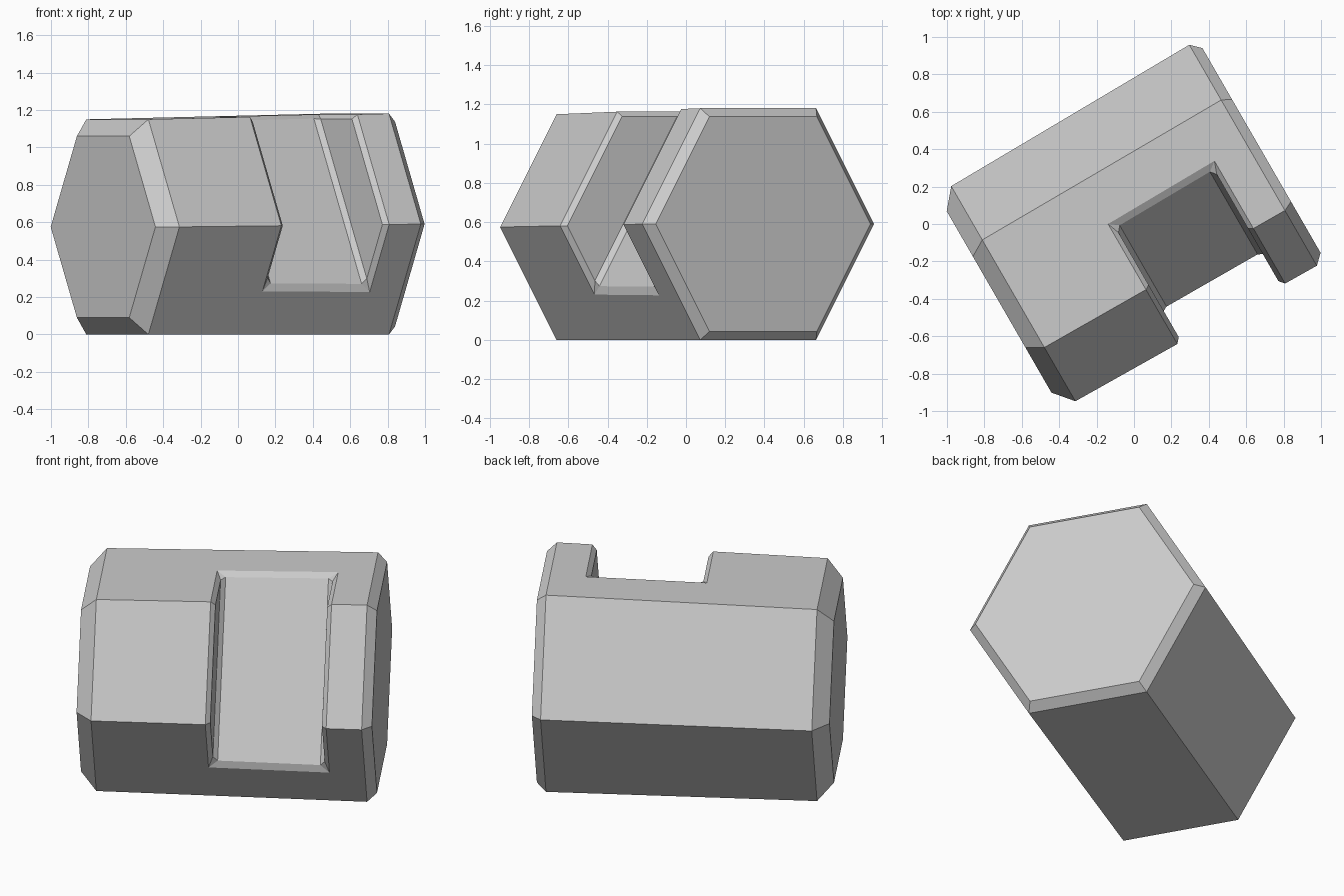
import bpy, bmesh
from math import radians, sin, cos, sqrt
from mathutils import Vector, Matrix

default = bpy.data.objects.get("Cube")
if default:
    bpy.data.objects.remove(default, do_unlink=True)

grey = bpy.data.materials.new("plain_grey")
grey.use_nodes = True
grey.diffuse_color = (0.6, 0.6, 0.6, 1)
grey.node_tree.nodes["Principled BSDF"].inputs["Base Color"].default_value = (0.6, 0.6, 0.6, 1)


def loft(name, rings):
    """Join equal rings of points into a closed, capped solid."""
    bm = bmesh.new()
    loops = [[bm.verts.new(p) for p in ring] for ring in rings]
    for a, b in zip(loops, loops[1:]):
        for i in range(len(a)):
            j = (i + 1) % len(a)
            bm.faces.new((a[i], a[j], b[j], b[i]))
    bm.faces.new(loops[0])
    bm.faces.new(loops[-1])
    bmesh.ops.recalc_face_normals(bm, faces=bm.faces)
    mesh = bpy.data.meshes.new(name)
    bm.to_mesh(mesh)
    bm.free()
    obj = bpy.data.objects.new(name, mesh)
    bpy.context.collection.objects.link(obj)
    return obj


def hexagon(x, radius, height):
    angles = [radians(60 * i) for i in range(6)]
    return [(x, radius * cos(a), height + radius * sin(a)) for a in angles]


# Slightly tapered hexagonal body with chamfered ends, lying along x
body = loft("hexagonal_body", [
    hexagon(-0.833, 0.56, 0.575), hexagon(-0.745, 0.664, 0.575),
    hexagon(0.735, 0.682, 0.59), hexagon(0.787, 0.632, 0.59)])
body.data.materials.append(grey)

# Slot cutter: its floor lies parallel to the upper front side
outward = Vector((0, -sqrt(3) / 2, 0.5))
anchor = Vector((0, 0.046, 1.166))
slope = Vector((0, -0.5, -sqrt(3) / 2))
floor = [anchor - slope * 0.5, anchor + slope * 1.6]
profile = floor + [p + outward for p in reversed(floor)]
cutter = loft("slot_cutter", [[p + Vector((x, 0, 0)) for p in profile]
                              for x in (-0.095, 0.516)])
cutter.hide_render = True

cut = body.modifiers.new("slot", "BOOLEAN")
cut.operation = "DIFFERENCE"
cut.solver = "EXACT"
cut.object = cutter
bpy.context.view_layer.update()
result = body.evaluated_get(bpy.context.evaluated_depsgraph_get())
bm = bmesh.new()
bm.from_mesh(result.to_mesh())
body.modifiers.clear()
bpy.data.objects.remove(cutter, do_unlink=True)


# Chamfer every edge of the slot walls and floor
def in_slot(face):
    centre = face.calc_center_median()
    wall = abs(face.normal.x) > 0.99 and abs(centre.x) < 0.6
    base = face.normal.dot(outward) > 0.99 and abs((centre - anchor).dot(outward)) < 0.01
    return wall or base


bm.normal_update()
edges = list({e for f in bm.faces if in_slot(f) for e in f.edges})
bmesh.ops.bevel(bm, geom=edges, offset=0.025, offset_type="OFFSET",
                segments=1, profile=0.5, affect="EDGES", clamp_overlap=True)

# Turn the finished body on the ground
bmesh.ops.rotate(bm, verts=bm.verts, cent=(0, 0, 0),
                 matrix=Matrix.Rotation(radians(30), 3, "Z"))
for f in bm.faces:
    f.smooth = False
    f.material_index = 0
bm.to_mesh(body.data)
bm.free()
